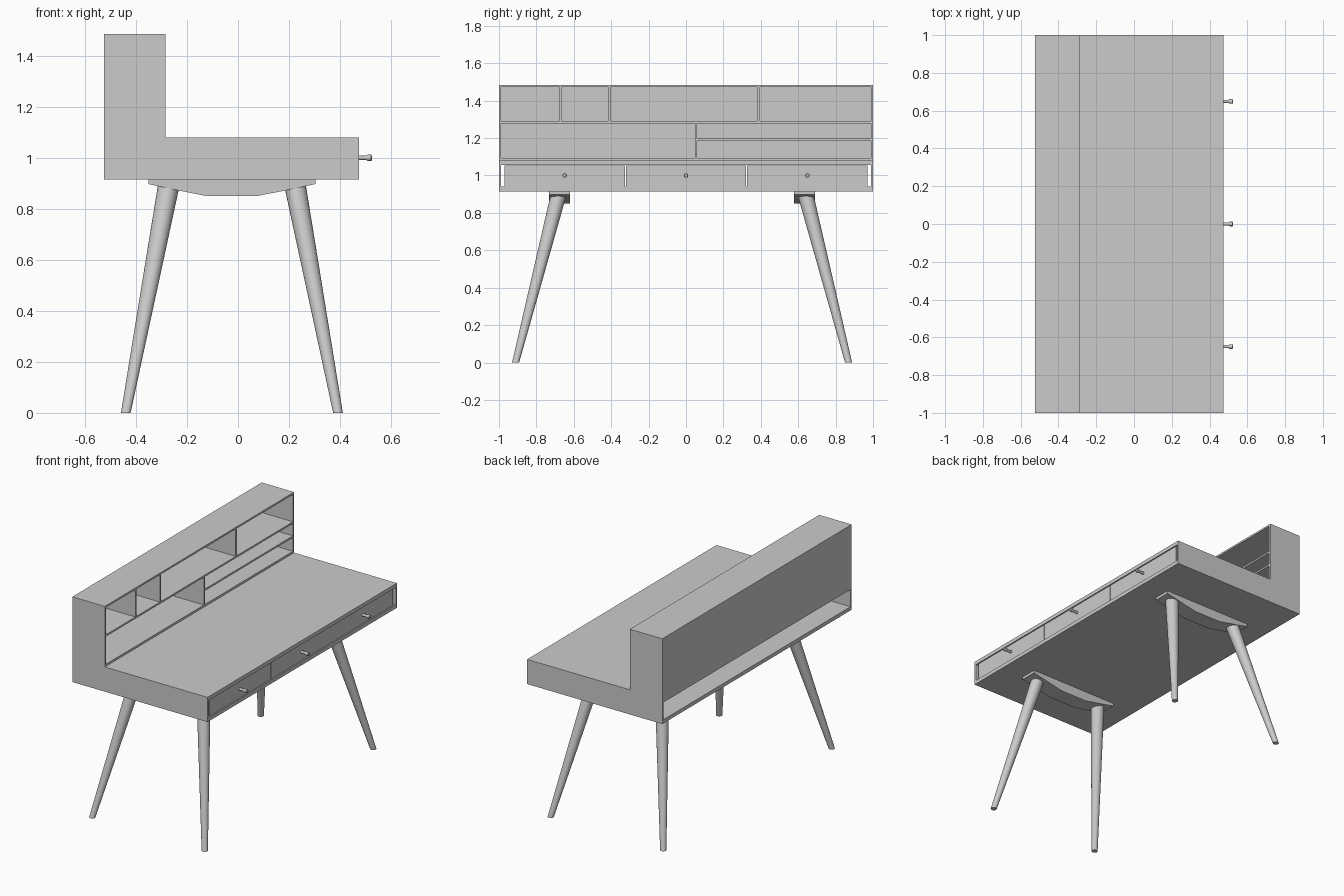
import bpy, bmesh, math
from mathutils import Vector

if "Cube" in bpy.data.objects:
    bpy.data.objects.remove(bpy.data.objects["Cube"])


def finish(name, bm, smooth=False):
    bmesh.ops.recalc_face_normals(bm, faces=bm.faces[:])
    me = bpy.data.meshes.new(name)
    bm.to_mesh(me)
    bm.free()
    ob = bpy.data.objects.new(name, me)
    bpy.context.collection.objects.link(ob)
    if smooth:
        bpy.ops.object.select_all(action='DESELECT')
        ob.select_set(True)
        bpy.context.view_layer.objects.active = ob
        bpy.ops.object.shade_smooth_by_angle(angle=math.radians(35))
    return ob


def box(name, x, y, z):
    bm = bmesh.new()
    bmesh.ops.create_cube(bm, size=1)
    for v in bm.verts:
        v.co = Vector([(r[0] + r[1]) / 2 + c * (r[1] - r[0])
                       for c, r in zip(v.co, (x, y, z))])
    return finish(name, bm)


def loft(name, sections, axes, n=24):
    """Tube through circles (centre, radius) lying in the plane of two axes."""
    bm = bmesh.new()
    u, w = (Vector(a) for a in axes)
    rings = []
    for c, r in sections:
        rings.append([bm.verts.new(Vector(c) + r * (u * math.cos(a) + w * math.sin(a)))
                      for a in (2 * math.pi * i / n for i in range(n))])
    for a, b in zip(rings, rings[1:]):
        for i in range(n):
            j = (i + 1) % n
            bm.faces.new((a[i], a[j], b[j], b[i]))
    bm.faces.new(rings[0])
    bm.faces.new(rings[-1])
    return finish(name, bm, True)


T = 0.012                       # thin board thickness
BACK, FRONT = -0.525, 0.475     # desk depth along x

# Desk case: open at the back, drawers at the front
box("desk_bottom", (BACK, FRONT), (-1, 1), (0.915, 0.94))
box("desk_top", (BACK, FRONT), (-1, 1), (1.055, 1.08))
for s, side in ((-1, "left"), (1, "right")):
    box(f"desk_side_{side}", (BACK, FRONT), sorted((s, s * (1 - T))), (0.94, 1.055))

# Drawers with small flared knobs
for i in (-1, 0, 1):
    y = i * 0.649
    box(f"drawer_{i + 2}", (-0.1, 0.468), (y - 0.322, y + 0.322), (0.941, 1.054))
    loft(f"knob_{i + 2}",
         [((x, y, 1.0), r) for x, r in
          ((0.466, 0.009), (0.49, 0.008), (0.502, 0.009), (0.508, 0.012), (0.522, 0.012), (0.525, 0.009))],
         ((0, 1, 0), (0, 0, 1)), 16)

# Shelf unit: shell
HF = -0.285
Z0, Z1 = 1.08, 1.485
box("shelf_unit_back", (BACK, BACK + T), (-1, 1), (Z0, Z1))
box("shelf_unit_top", (BACK + T, HF), (-1, 1), (Z1 - T, Z1))
box("shelf_unit_bottom", (BACK + T, HF), (-1, 1), (Z0, Z0 + 0.014))
for s, side in ((-1, "left"), (1, "right")):
    box(f"shelf_unit_side_{side}", (BACK + T, HF), sorted((s, s * (1 - T))), (Z0 + 0.014, Z1 - T))

# Shelf unit: shelves and dividers
inner = (BACK + T, HF)
box("middle_shelf", inner, (-1 + T, 1 - T), (1.279, 1.291))
box("small_shelf", inner, (0.06, 1 - T), (1.185, 1.197))
box("lower_divider", inner, (0.047, 0.06), (Z0 + 0.014, 1.279))
for i, y in enumerate((-0.671, -0.411, 0.389)):
    box(f"upper_divider_{i + 1}", inner, (y - T / 2, y + T / 2), (1.291, Z1 - T))

# Under-frame: curved brackets and splayed tapered legs
CX, CY = -0.024, -0.021
profile = [(-0.327, 0.915), (0.327, 0.915), (0.327, 0.897), (0.21, 0.872), (0.098, 0.85),
           (-0.098, 0.85), (-0.21, 0.872), (-0.327, 0.897)]
for s, side in ((-1, "left"), (1, "right")):
    bm = bmesh.new()
    face = bm.faces.new([bm.verts.new((CX + x, CY + s * 0.655 - 0.056, z)) for x, z in profile])
    ext = bmesh.ops.extrude_face_region(bm, geom=[face])
    bmesh.ops.translate(bm, vec=(0, 0.112, 0),
                        verts=[g for g in ext["geom"] if isinstance(g, bmesh.types.BMVert)])
    finish(f"leg_bracket_{side}", bm)
    for t, end in ((-1, "back"), (1, "front")):
        loft(f"{end}_leg_{side}",
             [((CX + t * 0.416, CY + s * 0.89, 0), 0.019),
              ((CX + t * 0.245, CY + s * 0.658, 0.905), 0.043)],
             ((1, 0, 0), (0, 1, 0)))
